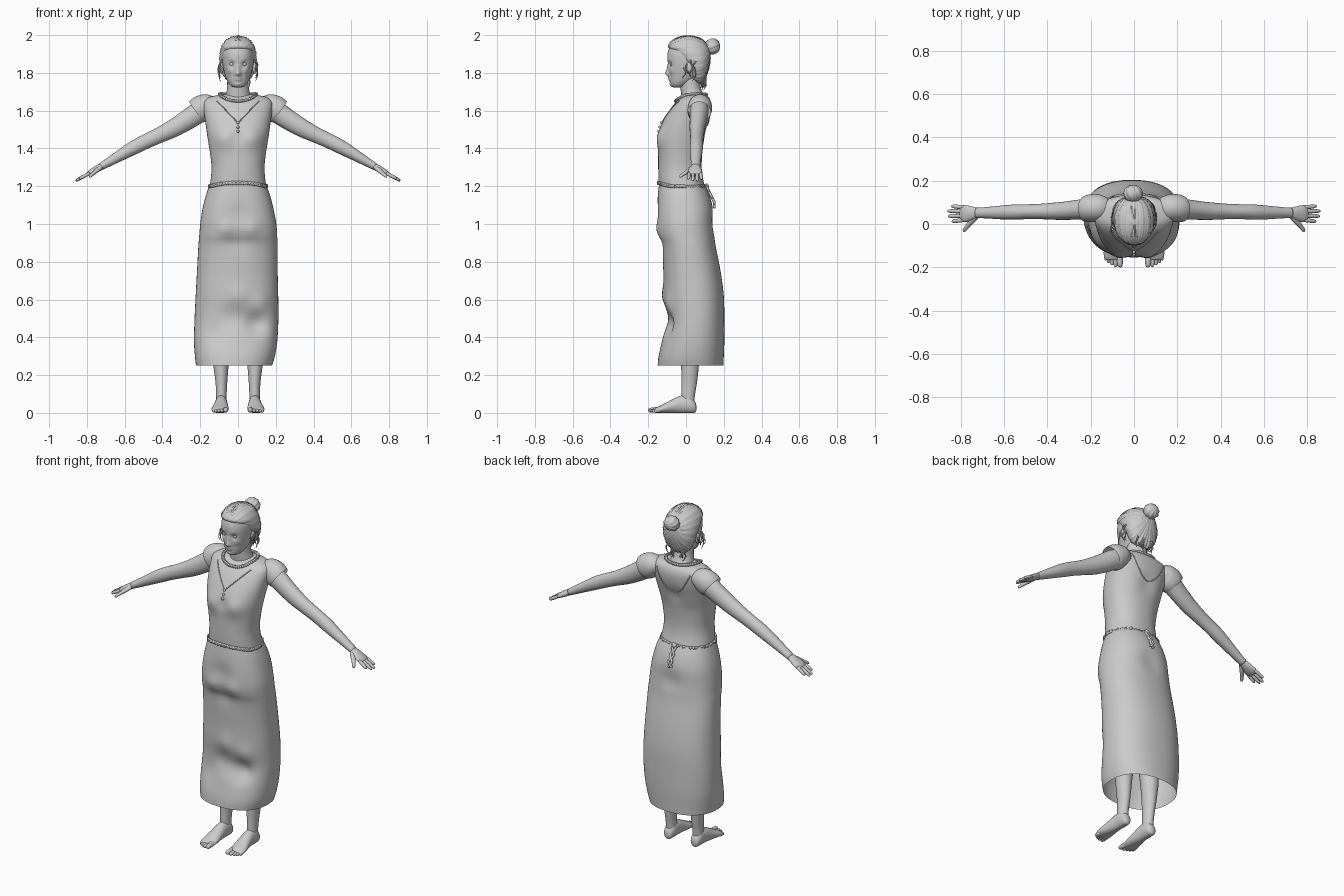
import bpy, bmesh, math, random
from math import sin, cos, pi, exp, atan2
from mathutils import Vector
from mathutils.bvhtree import BVHTree

random.seed(4)
X, Y, Z = Vector((1, 0, 0)), Vector((0, 1, 0)), Vector((0, 0, 1))


def smooth_rows(rows, k):
    out = []
    for i in range(len(rows) - 1):
        quad = [rows[max(i - 1, 0)], rows[i], rows[i + 1], rows[min(i + 2, len(rows) - 1)]]
        for j in range(k):
            t = j / k
            out.append([b + .5 * t * (c - a + t * (2 * a - 5 * b + 4 * c - d + t * (3 * (b - c) + d - a)))
                        for a, b, c, d in zip(*quad)])
    return out + [list(rows[-1])]


def finish(name, bm, mirror=False):
    bmesh.ops.recalc_face_normals(bm, faces=bm.faces)
    for f in bm.faces:
        f.smooth = True
    me = bpy.data.meshes.new(name)
    bm.to_mesh(me)
    bm.free()
    ob = bpy.data.objects.new(name, me)
    bpy.context.collection.objects.link(ob)
    if mirror:
        ob.modifiers.new("mirror", 'MIRROR')
    return ob


def loft(name, rows, side=X, nrm=None, n=24, k=4, p=2.0, caps=(True, True), warp=None, mirror=False):
    """Skin rounded sections given as (x, y, z, half width, half depth)."""
    rows = smooth_rows(rows, k)
    cs = [Vector(r[:3]) for r in rows]
    bm, rings = bmesh.new(), []
    for i, r in enumerate(rows):
        tan = (cs[min(i + 1, len(cs) - 1)] - cs[max(i - 1, 0)]).normalized()
        up = nrm or tan.cross(side).normalized()
        ring = []
        for j in range(n):
            c, s = cos(2 * pi * j / n), sin(2 * pi * j / n)
            c, s = (math.copysign(abs(q) ** (2 / p), q) for q in (c, s))
            co = cs[i] + side * max(r[3], .001) * c + up * max(r[4], .001) * s
            ring.append(bm.verts.new(warp(co) if warp else co))
        rings.append(ring)
    for a, b in zip(rings, rings[1:]):
        for j in range(n):
            bm.faces.new((a[j], a[(j + 1) % n], b[(j + 1) % n], b[j]))
    for use, ring in zip(caps, (rings[0], rings[-1])):
        if use:
            bm.faces.new(ring)
    return finish(name, bm, mirror)


def upright(rows):
    """(z, x0, x1, y0, y1) -> loft rows"""
    return [((a + b) / 2, (c + d) / 2, z, (b - a) / 2, (d - c) / 2) for z, a, b, c, d in rows]


def bumps(items):
    """Push in y around soft points (x, y, z, radius, amount)."""
    items = [(Vector(b[:3]), b[3], b[4]) for b in items]

    def warp(v):
        return v + Y * sum(a * exp(-((v - c).length / r) ** 2) for c, r, a in items)
    return warp


def both(items):
    return [(s * b[0], *b[1:]) for b in items for s in (-1, 1)]


def cord(name, pts, r, cyclic=False, taper=False):
    cu = bpy.data.curves.new(name, 'CURVE')
    cu.dimensions, cu.bevel_depth, cu.bevel_resolution = '3D', r, 2
    sp = cu.splines.new('POLY')
    sp.points.add(len(pts) - 1)
    for i, q in enumerate(pts):
        sp.points[i].co = (*q, 1)
        sp.points[i].radius = 1 - .8 * i / len(pts) if taper else 1
    sp.use_cyclic_u = cyclic
    ob = bpy.data.objects.new(name, cu)
    bpy.context.collection.objects.link(ob)


def ball(name, c, r, scale=(1, 1, 1), warp=None, mirror=False, seg=24):
    bm = bmesh.new()
    bmesh.ops.create_uvsphere(bm, u_segments=seg, v_segments=seg // 2, radius=r)
    for v in bm.verts:
        q = Vector([a * b for a, b in zip(v.co, scale)])
        v.co = Vector(c) + (warp(q) if warp else q)
    return finish(name, bm, mirror)


def digit(name, a, b, r, side):
    a, b = Vector(a), Vector(b)
    rows = [(*a.lerp(b, t), r * f, r * f) for t, f in ((0, .9), (.5, 1), (.85, .85), (.97, .5), (1, .1))]
    loft(name, rows, side=side, n=12, k=2, mirror=True)


# bodice
bodice = loft("bodice", upright([(z, -h, h, a, b) for z, h, a, b in (
    (1.20, .15, -.143, .10), (1.25, .143, -.146, .088), (1.30, .14, -.147, .083), (1.36, .146, -.147, .085),
    (1.42, .155, -.147, .092), (1.47, .163, -.145, .105), (1.52, .17, -.132, .118), (1.57, .177, -.108, .13),
    (1.62, .183, -.075, .135), (1.652, .178, -.048, .13), (1.672, .15, -.025, .118), (1.683, .10, -.005, .10),
    (1.69, .05, .01, .07))]), nrm=Y, n=64, p=2.25,
    warp=bumps(both([(.078, -.14, 1.45, .055, -.016)]) + [(0, -.15, 1.46, .03, .008), (0, .11, 1.5, .05, -.01)]))
surface = BVHTree.FromPolygons([v.co for v in bodice.data.vertices], [tuple(f.vertices) for f in bodice.data.polygons])


def drape(q, off):
    loc, nor, *_ = surface.find_nearest(Vector(q))
    return loc + nor * off


def shoot(x, z, s, off):
    loc, nor, *_ = surface.ray_cast(Vector((x, s, z)), Vector((0, -s, 0)))
    return loc + nor * off


# skirt, open at the hem, with soft folds
loft("skirt", upright([
    (1.205, -.153, .15, -.143, .10), (1.15, -.17, .17, -.15, .125), (1.08, -.188, .188, -.156, .143),
    (1.0, -.2, .203, -.156, .147), (.94, -.205, .207, -.148, .152), (.88, -.21, .21, -.13, .158),
    (.75, -.217, .21, -.12, .183), (.62, -.224, .213, -.116, .2), (.5, -.23, .214, -.108, .203),
    (.38, -.233, .208, -.128, .203), (.3, -.228, .195, -.145, .2), (.25, -.222, .18, -.15, .198)]),
    nrm=Y, n=72, p=2.3, k=5, caps=(False, False), warp=bumps([
        (.09, -.1, .47, .06, .035), (-.03, -.1, .5, .06, .015), (0, -.11, .62, .05, -.012), (.12, -.1, .57, .05, -.012),
        (0, -.15, 1.05, .06, .012), (.07, -.15, .97, .04, -.01), (-.07, -.15, .97, .04, -.01),
        (0, -.13, .91, .06, .012), (-.12, -.1, .42, .06, .012), (0, .15, 1.0, .06, -.01)]))

# twisted belt with a tied tassel at the back
for s in range(2):
    cord(f"belt_strand_{s}", [drape((.3 * cos(t), .3 * sin(t), 1.208), .004) +
         Z * .005 * sin(30 * t + pi * s) for t in (2 * pi * i / 240 for i in range(240))], .006, True)
    cord(f"belt_tassel_{s}", [(.01 * sin(i * .9 + pi * s), .105 + .045 * min(1, i / 9), 1.205 - .01 * i)
                              for i in range(13)], .007)
ball("belt_knot", (0, .108, 1.2), .014)

# neckline edges, pendant and beaded necklace
cord("front_neckline", [shoot(x, 1.535 + abs(x) * 1.05, -1, .001) for x in (i * .01 for i in range(-11, 12))], .003)
cord("back_neckline", [shoot(x, 1.52 + 10.5 * x * x, 1, .001) for x in (i * .01 for i in range(-11, 12))], .003)
for i, z in enumerate((1.535, 1.512, 1.49)):
    ball(f"pendant_bead_{i}", shoot(0, z, -1, .003), .008, seg=12)
ring = [drape((.095 * cos(t), .028 + .085 * sin(t), 1.675 + .022 * sin(t)), .005)
        for t in (2 * pi * i / 56 for i in range(56))]
cord("necklace", ring, .006, True)
for i, q in enumerate(ring):
    ball(f"necklace_bead_{i}", q, .009, seg=8)

# sleeves
loft("sleeve", [(.12, .075, 1.63, .045, .04), (.155, .075, 1.626, .06, .062), (.185, .074, 1.615, .064, .07),
                (.207, .072, 1.602, .064, .07), (.222, .07, 1.592, .06, .066)],
     side=Y, n=32, caps=(True, False), mirror=True)

# arms, palms and fingers
loft("arm", [(.13, .07, 1.625, .045, .05), (.2, .07, 1.595, .05, .056), (.27, .065, 1.55, .045, .053),
             (.34, .06, 1.508, .041, .048), (.42, .058, 1.468, .036, .041), (.485, .057, 1.438, .034, .039),
             (.55, .055, 1.405, .035, .037), (.62, .053, 1.365, .031, .03), (.68, .052, 1.33, .026, .024),
             (.725, .051, 1.304, .024, .019)], side=Y, mirror=True)
loft("palm", [(.705, .052, 1.314, .02, .015), (.73, .05, 1.301, .026, .018), (.76, .048, 1.284, .036, .017),
              (.785, .048, 1.27, .039, .014), (.8, .048, 1.262, .034, .008)], side=Y, mirror=True)
for i, (y0, y1, x1) in enumerate(((.018, .012, .84), (.038, .036, .857), (.058, .06, .86), (.077, .082, .842))):
    digit(f"finger_{i}", (.785, y0, 1.27), (x1, y1, 1.27 - (x1 - .785) * .56), .0095, Y)
loft("thumb", [(.728, .035, 1.298, .012, .014), (.75, .012, 1.282, .013, .013), (.77, -.012, 1.265, .01, .01),
               (.783, -.03, 1.253, .008, .008), (.786, -.036, 1.25, .001, .001)], side=Z, n=14, mirror=True)

# legs, feet and toes
loft("leg", [(.088, .01, .04, .027, .033), (.088, .012, .1, .028, .036), (.088, .017, .16, .031, .041),
             (.09, .021, .25, .04, .047), (.09, .02, .36, .05, .054), (.09, .0, .5, .05, .054),
             (.092, 0, .75, .07, .075), (.095, 0, 1.0, .085, .09)], nrm=Y, mirror=True)


def on_floor(v):
    return Vector((v.x, v.y, max(v.z, 0)))


loft("foot", [(.088, .055, .028, .008, .012), (.088, .047, .031, .024, .03), (.088, .02, .043, .032, .045),
              (.089, -.025, .045, .033, .047), (.091, -.075, .034, .039, .036), (.094, -.12, .022, .045, .024),
              (.095, -.155, .014, .043, .015), (.095, -.165, .012, .036, .01)],
     nrm=Z, warp=on_floor, mirror=True)
for i, (x, y, r) in enumerate(((.064, -.2, .014), (.085, -.198, .0105), (.102, -.19, .0095),
                               (.117, -.18, .009), (.13, -.168, .0085))):
    digit(f"toe_{i}", (x * .9 + .009, -.13, r + .004), (x, y, r), r, X)

# neck
loft("neck", [(0, .05, 1.63, .085, .075), (0, .04, 1.67, .07, .064), (0, .027, 1.71, .059, .055),
              (0, .022, 1.75, .056, .053), (0, .02, 1.8, .055, .055)], nrm=Y)

# head with face forms
loft("head", upright([(z, -h, h, a, b) for z, h, a, b in (
    (1.723, .012, -.065, -.03), (1.727, .03, -.073, -.01), (1.738, .044, -.08, .015), (1.76, .058, -.084, .05),
    (1.79, .069, -.087, .085), (1.82, .077, -.091, .105), (1.86, .083, -.097, .118), (1.90, .084, -.098, .118),
    (1.94, .077, -.085, .105), (1.97, .058, -.058, .08), (1.985, .035, -.03, .055), (1.99, .01, 0, .02))]),
    nrm=Y, n=96, k=7, p=2.15, warp=bumps([
        (0, -.09, 1.796, .013, -.023), (0, -.095, 1.814, .012, -.012), (0, -.095, 1.832, .011, -.007),
        (0, -.085, 1.776, .008, -.006), (0, -.085, 1.763, .008, -.006), (0, -.082, 1.736, .016, -.006)] + both([
            (.033, -.088, 1.846, .016, .011), (.012, -.09, 1.79, .007, -.008), (.035, -.095, 1.868, .013, -.004),
            (.012, -.085, 1.774, .008, -.005), (.012, -.085, 1.763, .008, -.004), (.045, -.075, 1.81, .018, -.005)])))
ball("eye", (.032, -.071, 1.846), .0135, mirror=True)
ball("ear", (.087, .015, 1.825), .03, (.35, .6, 1), mirror=True)


# hair swept back into a bun
def combed(v):
    d = v - Vector((0, .02, 1.87))
    return v + d * (.016 * sin(44 * atan2(v.x, v.z - 1.9)) + .008 * sin(17 * atan2(v.x, v.z - 1.9) + 1))


loft("hair", upright([(z, -h, h, a, b) for z, h, a, b in (
    (1.745, .03, .06, .082), (1.76, .058, .035, .096), (1.79, .08, .02, .11), (1.83, .094, .0, .123),
    (1.87, .099, -.03, .129), (1.91, .096, -.068, .127), (1.94, .088, -.095, .118), (1.97, .069, -.073, .095),
    (1.988, .042, -.04, .062), (1.997, .012, 0, .02))]), nrm=Y, n=160, k=6, p=2.15, warp=combed)
ball("bun", (-.004, .14, 1.94), .042, (1.05, .95, 1), seg=64,
     warp=lambda q: q * (1 + .035 * sin(9 * atan2(q.x, q.z) + 90 * q.y)))

# loose locks at the temples and nape
for i in range(22):
    s = -1 if i % 2 else 1
    if i < 12:
        x, y, z = .092 * s, random.uniform(-.03, .05), random.uniform(1.82, 1.88)
    else:
        x, y, z = s * random.uniform(.01, .055), .095, 1.78
    w, n = random.uniform(.006, .014), random.uniform(.05, .075)
    cord(f"loose_lock_{i}", [(x + s * w * sin(t * 3), y + w * sin(t * 4 + i), z - n * t)
                             for t in (j / 8 for j in range(9))], .005, taper=True)
